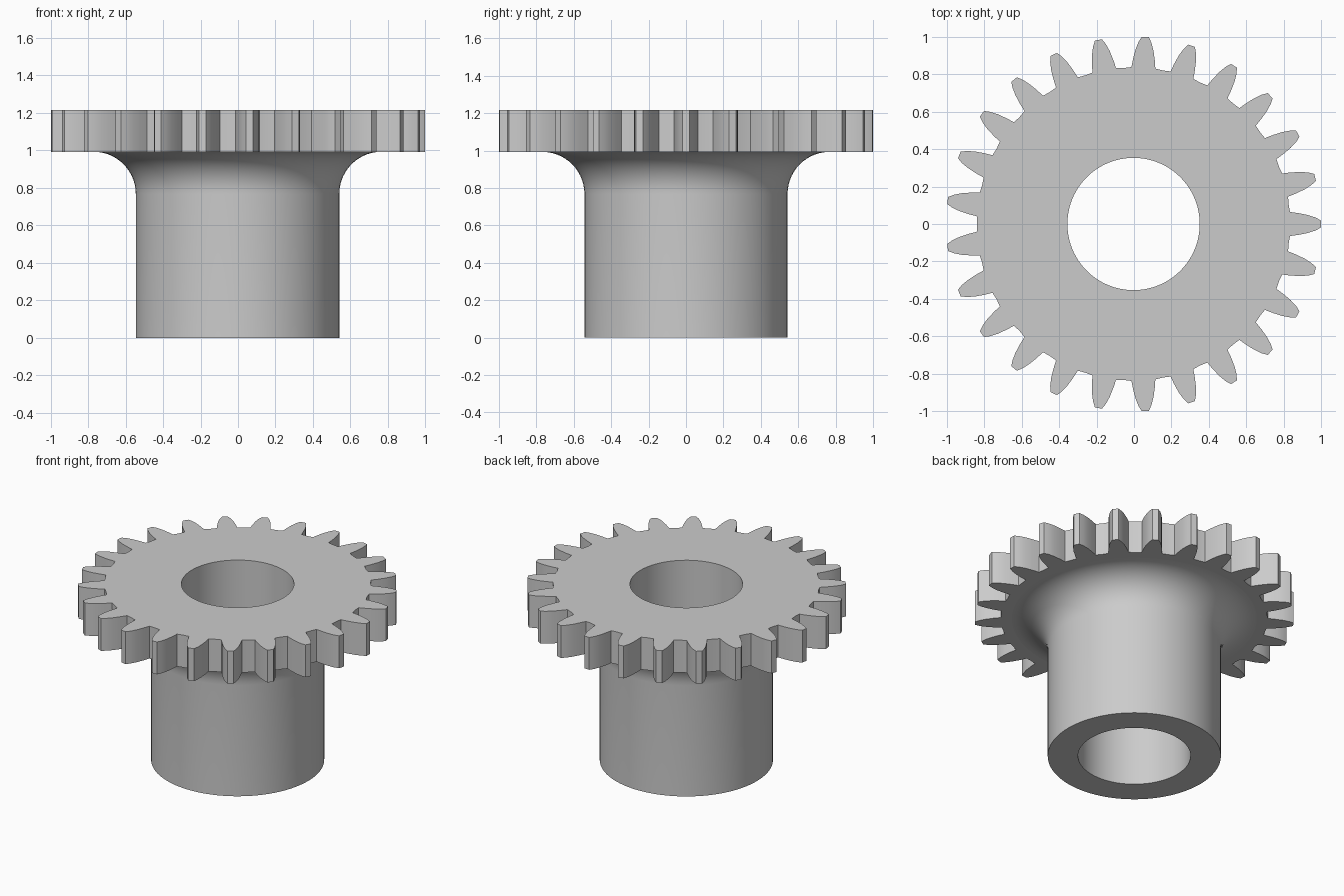
import bpy
import bmesh
from math import sin, cos, tau, pi, radians
from mathutils import Matrix, Vector

cube = bpy.data.objects.get("Cube")
if cube:
    bpy.data.objects.remove(cube, do_unlink=True)

TEETH = 25
BORE, HUB, FILLET = 0.353, 0.543, 0.225
GEAR_Z, TOP = 0.993, 1.217
AXIS_X = -0.0024          # odd tooth count puts the axis slightly off centre

steel = bpy.data.materials.new("plain_grey")
steel.use_nodes = True
grey = (0.6, 0.6, 0.6, 1)
steel.diffuse_color = grey
steel.node_tree.nodes["Principled BSDF"].inputs["Base Color"].default_value = grey


def finish(bm, name):
    bmesh.ops.remove_doubles(bm, verts=bm.verts, dist=1e-4)
    bmesh.ops.recalc_face_normals(bm, faces=bm.faces)
    mesh = bpy.data.meshes.new(name)
    bm.to_mesh(mesh)
    bm.free()
    mesh.materials.append(steel)
    obj = bpy.data.objects.new(name, mesh)
    obj.location.x = AXIS_X
    bpy.context.collection.objects.link(obj)
    bpy.ops.object.select_all(action='DESELECT')
    obj.select_set(True)
    bpy.context.view_layer.objects.active = obj
    bpy.ops.object.shade_smooth_by_angle(angle=radians(30))
    return obj


# Gear wheel: one wedge with a tooth, repeated around the axis, then extruded
bm = bmesh.new()
flank = [(0.835, 0.064), (0.88, 0.058), (0.93, 0.048), (0.97, 0.035), (1.0, 0.019)]
pitch = tau / TEETH
mid_gap = 0.835 * cos(pitch / 2 - 0.0765)   # middle of the straight gap floor
tooth = [(x, -y) for x, y in flank] + [(x, y) for x, y in reversed(flank)]
gap = [(mid_gap * cos(pitch / 2), s * mid_gap * sin(pitch / 2)) for s in (-1, 1)]
arc = [(BORE * cos(a), BORE * sin(a))
       for a in (pitch * (0.5 - i / 4) for i in range(5))]
outline = [gap[0]] + tooth + [gap[1]] + arc
for i in range(TEETH):
    turn = Matrix.Rotation(i * pitch, 3, 'Z')
    bm.faces.new([bm.verts.new(turn @ Vector((x, y, GEAR_Z))) for x, y in outline])
bmesh.ops.remove_doubles(bm, verts=bm.verts, dist=1e-4)
ext = bmesh.ops.extrude_face_region(bm, geom=bm.faces[:], use_keep_orig=True)
bmesh.ops.translate(bm, vec=(0, 0, TOP - GEAR_Z),
                    verts=[v for v in ext["geom"] if isinstance(v, bmesh.types.BMVert)])
finish(bm, "gear_wheel")

# Hub sleeve: lathed wall with a rounded flare into the wheel
bm = bmesh.new()
profile = [(BORE, GEAR_Z), (BORE, 0), (HUB, 0)]
for i in range(15):
    a = pi / 2 * i / 14
    profile.append((HUB + FILLET * (1 - cos(a)), GEAR_Z - FILLET * (1 - sin(a))))
verts = [bm.verts.new((r, 0, z)) for r, z in profile]
edges = [bm.edges.new(pair) for pair in zip(verts, verts[1:])]
bmesh.ops.spin(bm, geom=verts + edges, cent=(0, 0, 0), axis=(0, 0, 1),
               angle=tau, steps=TEETH * 4)
bmesh.ops.rotate(bm, verts=bm.verts, cent=(0, 0, 0),
                 matrix=Matrix.Rotation(pitch / 2, 3, 'Z'))
finish(bm, "hub_sleeve")
